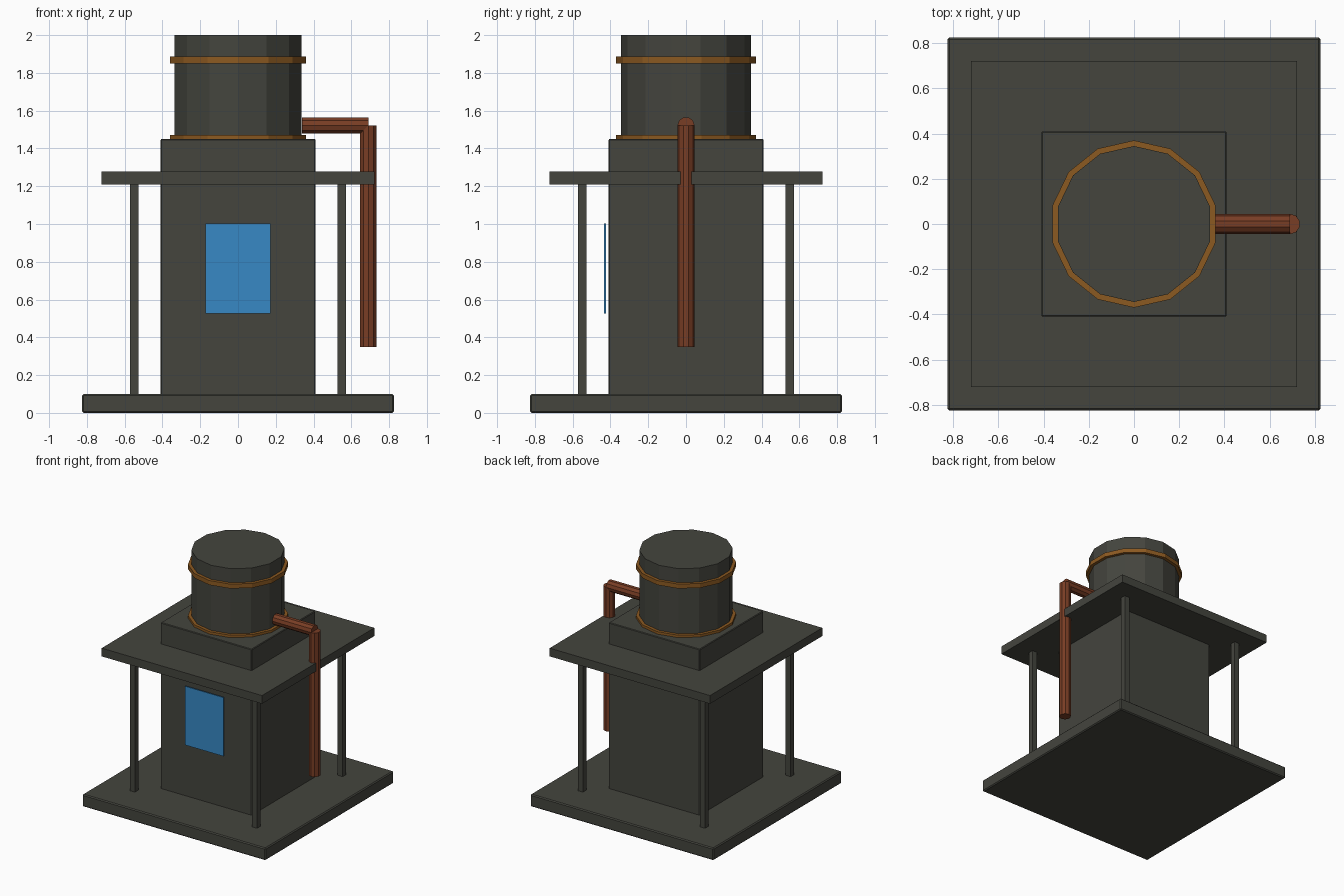
import bpy
from math import pi

cube = bpy.data.objects.get("Cube")
if cube:
    bpy.data.objects.remove(cube, do_unlink=True)


def material(name, rgb):
    m = bpy.data.materials.new(name)
    m.use_nodes = True
    m.diffuse_color = (*rgb, 1)
    m.node_tree.nodes["Principled BSDF"].inputs["Base Color"].default_value = (*rgb, 1)
    return m


grey = material("dark_grey", (0.058, 0.059, 0.048))
brass = material("brass", (0.26, 0.10, 0.015))
copper = material("copper", (0.19, 0.047, 0.018))
blue = material("window_blue", (0.038, 0.25, 0.56))


def finish(name, mat, bevel=0):
    ob = bpy.context.object
    ob.name = ob.data.name = name
    ob.data.materials.append(mat)
    if bevel:
        mod = ob.modifiers.new("edge_bevel", 'BEVEL')
        mod.width, mod.segments = bevel, 1
    return ob


def box(name, mat, x, y, z, bevel=0):
    """Box from (min, max) ranges on each axis."""
    ranges = (x, y, z)
    bpy.ops.mesh.primitive_cube_add(size=1, location=[(a + b) / 2 for a, b in ranges])
    ob = bpy.context.object
    size = [b - a for a, b in ranges]
    for v in ob.data.vertices:
        v.co = [c * s for c, s in zip(v.co, size)]
    return finish(name, mat, bevel)


def cylinder(name, mat, sides, radius, length, centre, rotation=(0, 0, 0)):
    bpy.ops.mesh.primitive_cylinder_add(vertices=sides, radius=radius, depth=length,
                                        location=centre, rotation=rotation)
    return finish(name, mat)


def square(half):
    return (-half, half), (-half, half)


# Base, body and canopy
box("base_slab", grey, *square(0.825), (0, 0.1), 0.008)
box("body", grey, *square(0.41), (0.09, 1.45), 0.005)
box("canopy", grey, *square(0.722), (1.21, 1.277))

# Canopy posts
for side, x in (("right", -0.55), ("left", 0.55)):
    for end, y in (("front", -0.55), ("back", 0.55)):
        box(f"{end}_{side}_post", grey, (x - 0.023, x + 0.023),
            (y - 0.023, y + 0.023), (0.09, 1.22))

# Window panel standing just off the front wall
box("window", blue, (-0.173, 0.173), (-0.433, -0.424), (0.525, 1.003))

# Tank with two hoops
cylinder("tank", grey, 14, 0.345, 0.56, (0, 0, 1.72))
for name, z in (("lower_hoop", 1.452), ("upper_hoop", 1.868)):
    cylinder(name, brass, 14, 0.37, 0.036, (0, 0, z))

# Outlet pipe and downpipe
cylinder("outlet_pipe", copper, 10, 0.045, 0.35, (0.515, 0, 1.522), (0, pi / 2, 0))
cylinder("downpipe", copper, 10, 0.045, 1.172, (0.69, 0, 0.936))
